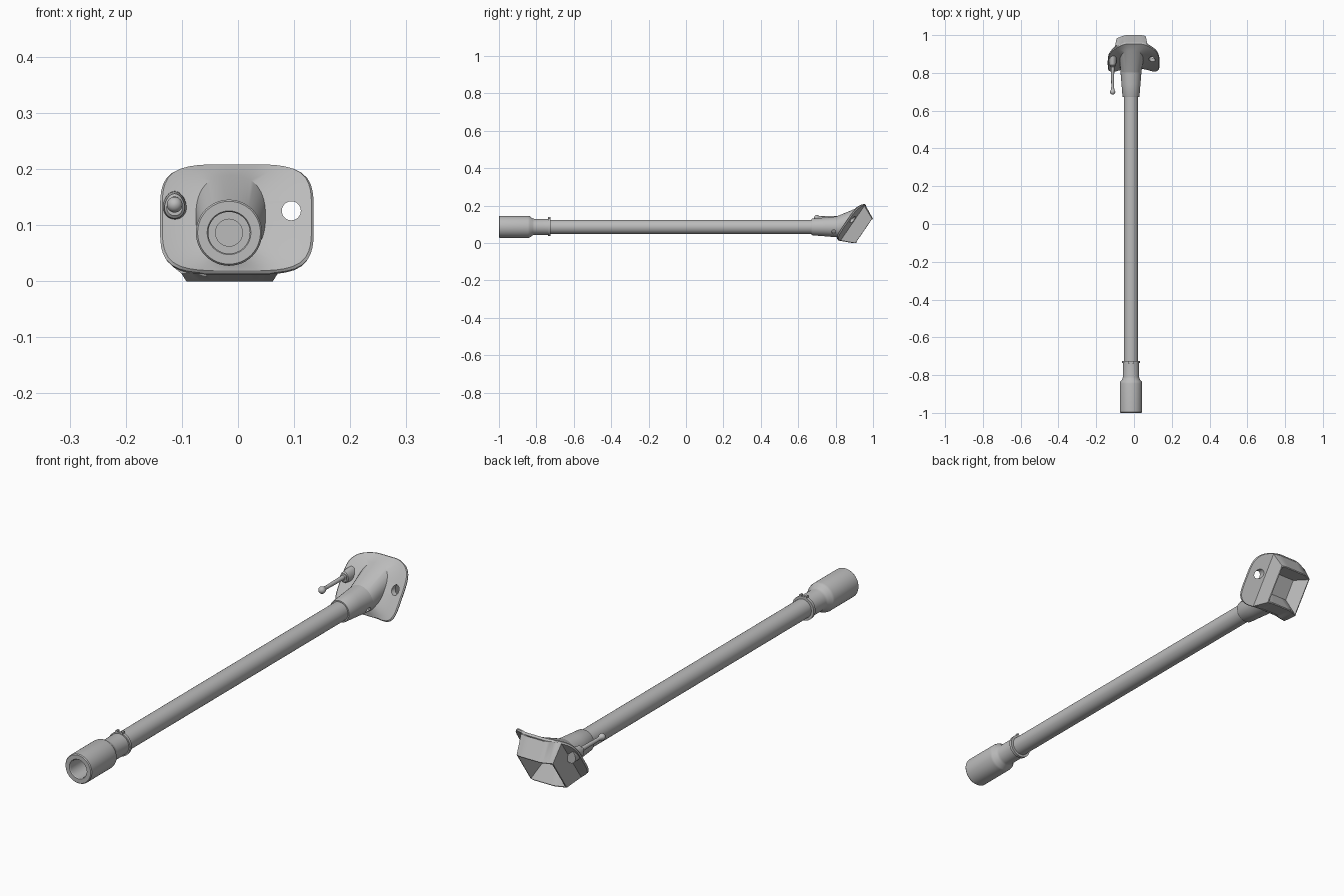
import bpy, bmesh, math
from mathutils import Vector, Matrix

if "Cube" in bpy.data.objects:
    bpy.data.objects.remove(bpy.data.objects["Cube"])

CX, CZ = -0.016, 0.086          # axis of the pole
N = 64

grey = bpy.data.materials.new("matte_grey")
grey.diffuse_color = (0.5, 0.5, 0.5, 1)
grey.use_nodes = True
grey.node_tree.nodes["Principled BSDF"].inputs["Base Color"].default_value = grey.diffuse_color


def make_object(name, bm):
    bmesh.ops.recalc_face_normals(bm, faces=bm.faces)
    me = bpy.data.meshes.new(name)
    bm.to_mesh(me)
    bm.free()
    ob = bpy.data.objects.new(name, me)
    bpy.context.collection.objects.link(ob)
    me.materials.append(grey)
    return ob


def loft(name, rings):
    """Skin a list of closed rings and cap both ends."""
    bm = bmesh.new()
    vr = [[bm.verts.new(p) for p in r] for r in rings]
    n = len(vr[0])
    for a, b in zip(vr, vr[1:]):
        for i in range(n):
            j = (i + 1) % n
            bm.faces.new((a[i], a[j], b[j], b[i]))
    bm.faces.new(vr[0])
    bm.faces.new(vr[-1])
    return make_object(name, bm)


def turned(name, profile, x=CX, z=CZ, n=48):
    """Turn (y, radius) points around an axis along y."""
    return loft(name, [[Vector((x + r * math.cos(2 * math.pi * i / n), y,
                                z + r * math.sin(2 * math.pi * i / n)))
                        for i in range(n)] for y, r in profile])


def smooth(ob, angle=32):
    bpy.ops.object.select_all(action='DESELECT')
    bpy.context.view_layer.objects.active = ob
    ob.select_set(True)
    bpy.ops.object.shade_smooth_by_angle(angle=math.radians(angle))


def drill(ob, start, direction, radius, length):
    """Cut a round hole from start along direction."""
    d = Vector(direction).normalized()
    bm = bmesh.new()
    bmesh.ops.create_cone(bm, cap_ends=True, segments=24, radius1=radius,
                          radius2=radius, depth=length)
    rot = d.to_track_quat('Z', 'Y').to_matrix().to_4x4()
    bm.transform(Matrix.Translation(Vector(start) + d * length / 2) @ rot)
    cutter = make_object("hole_cutter", bm)
    mod = ob.modifiers.new("hole", 'BOOLEAN')
    mod.operation = 'DIFFERENCE'
    mod.object = cutter
    bpy.context.view_layer.objects.active = ob
    bpy.ops.object.modifier_apply(modifier=mod.name)
    bpy.data.objects.remove(cutter)


# Hollow end sleeve with stepped bore
sleeve = turned("end_sleeve", [
    (-0.55, 0.024), (-0.90, 0.024), (-0.90, 0.037), (-0.997, 0.037), (-1.0, 0.039),
    (-1.0, 0.056), (-0.996, 0.059), (-0.845, 0.059), (-0.835, 0.057), (-0.82, 0.045),
    (-0.81, 0.043), (-0.725, 0.043), (-0.725, 0.037), (-0.55, 0.037)])
smooth(sleeve)

# Long pole
smooth(turned("pole", [(-0.73, 0.038), (0.70, 0.038)]))

# Thin clip ring behind the sleeve, with two small tabs
smooth(turned("clip_ring", [(-0.737, 0.048), (-0.725, 0.048)]))
for side in (-1, 1):
    bm = bmesh.new()
    bmesh.ops.create_cube(bm, size=1)
    bm.transform(Matrix.Translation((CX + side * 0.012, -0.731, CZ + 0.047))
                 @ Matrix.Diagonal((0.008, 0.014, 0.012, 1)))
    make_object("clip_tab", bm)

# Flared socket with set-screw holes
socket = turned("socket", [(0.672, 0.038), (0.672, 0.043), (0.676, 0.045),
                           (0.74, 0.050), (0.80, 0.055), (0.83, 0.057), (0.83, 0.03)])
for deg in (90, 210, 330):
    d = Vector((math.cos(math.radians(deg)), 0, math.sin(math.radians(deg))))
    drill(socket, Vector((CX, 0.79, CZ)) + d * 0.044, d, 0.012, 0.04)
smooth(socket)

# Tilted flange: v runs up its slope, w points back and down
PLATE = Vector((0, 0.895, 0.108))
V = Vector((0, 0.565, 0.825))
W = Vector((0, 0.825, -0.565))


def bend(x):
    """Forward curl of the flange sides."""
    return 0.037 * (max(0, abs(x) - 0.045) / 0.09) ** 1.2


def plate_ring(cu, cv, hu, hv, w, power, curl=1.0):
    pts = []
    for i in range(N):
        a = 2 * math.pi * i / N
        c, s = math.cos(a), math.sin(a)
        if power:
            k = (abs(c) ** power + abs(s) ** power) ** (1 / power)
        else:
            k = max(abs(c), abs(s))
        u = cu + hu * c / k
        p = PLATE + V * (cv + hv * s / k) + W * w
        p.x = u
        p.y -= curl * bend(u)
        pts.append(p)
    return pts


neck = [Vector((CX + 0.054 * math.cos(2 * math.pi * i / N), 0.80,
                CZ + 0.054 * math.sin(2 * math.pi * i / N))) for i in range(N)]
flange = loft("flange", [
    neck,
    plate_ring(-0.013, -0.010, 0.062, 0.089, -0.027, 2.4, 0.5),
    plate_ring(-0.006, -0.003, 0.098, 0.106, -0.014, 3.2),
    plate_ring(-0.002, 0, 0.133, 0.115, -0.009, 4.2),
    plate_ring(-0.002, 0, 0.137, 0.117, -0.004, 4.2),
    plate_ring(-0.002, 0, 0.135, 0.116, 0.002, 4.2),
    plate_ring(-0.015, 0, 0.086, 0.112, 0.004, 0),     # tapered box base
    plate_ring(-0.015, -0.002, 0.077, 0.079, 0.074, 0),    # open rim
    plate_ring(-0.015, -0.002, 0.073, 0.075, 0.074, 0),
    plate_ring(-0.015, -0.002, 0.040, 0.042, 0.010, 0, 0)])  # hollow floor
# Mounting hole in one ear
drill(flange, (0.095, 0.78, 0.125), (0, 1, 0), 0.017, 0.2)
smooth(flange, 28)

# Pin with ball end, seated in a teardrop boss on the other ear
PX, PZ = -0.113, 0.136
ball = [(0.699 - 0.014 * math.cos(math.pi * k / 12),
         max(0.001, 0.014 * math.sin(math.pi * k / 12))) for k in range(10)]
smooth(turned("ball_pin", ball + [(0.725, 0.007), (0.77, 0.008), (0.832, 0.009),
                                  (0.834, 0.014), (0.86, 0.014)], PX, PZ, 24))


def drop_ring(y, r):
    pts = []
    for i in range(32):
        a = 2 * math.pi * i / 32
        s = math.sin(a)
        pts.append(Vector((PX + r * math.cos(a) * (1 - 0.12 * s), y,
                           PZ - 0.003 + r * s * (1.25 if s > 0 else 1.2))))
    return pts


smooth(loft("pin_boss", [drop_ring(0.838, 0.014), drop_ring(0.842, 0.018),
                         drop_ring(0.87, 0.021), drop_ring(0.90, 0.022)]))
